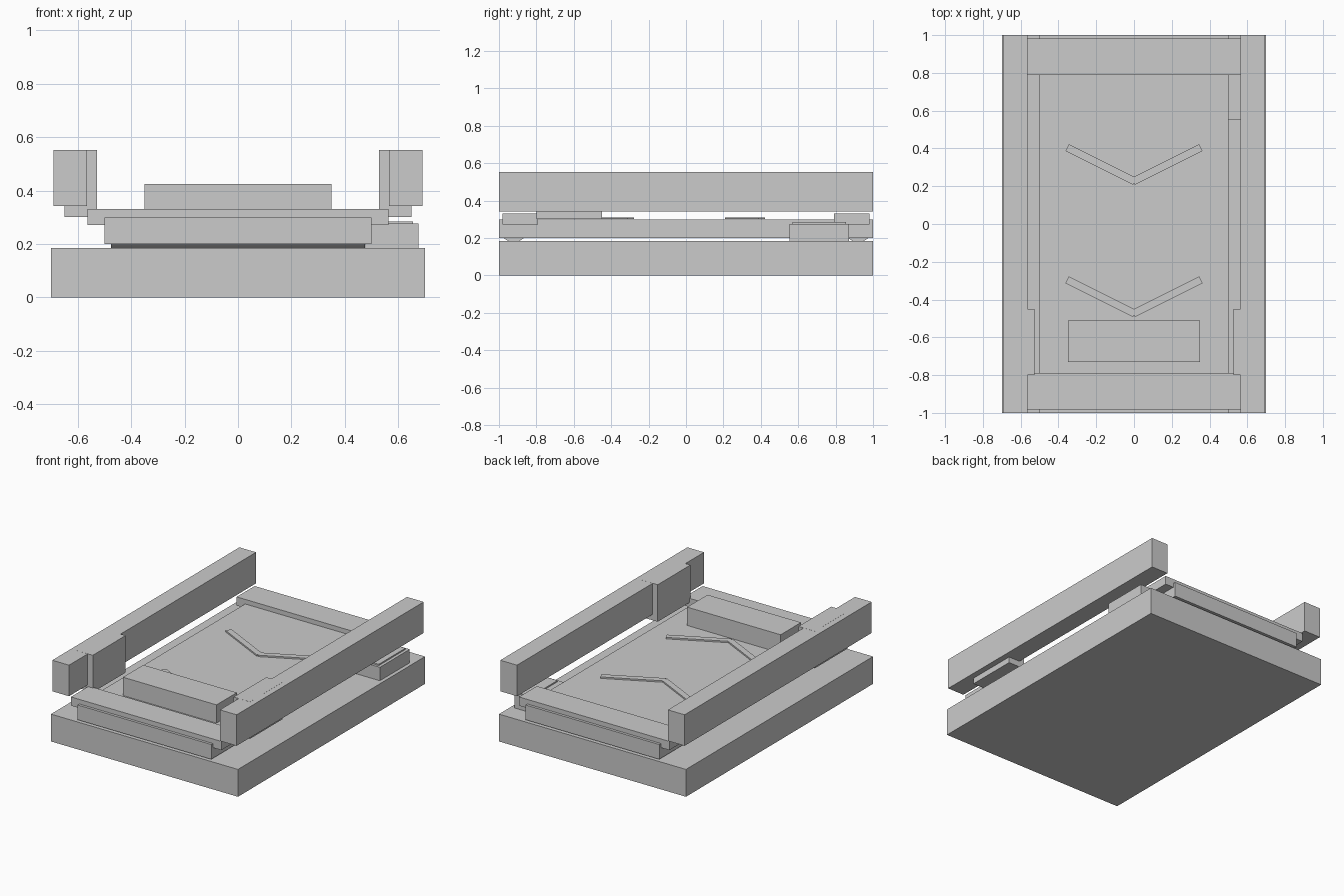
import bpy, bmesh, math
from mathutils import Matrix

if "Cube" in bpy.data.objects:
    bpy.data.objects.remove(bpy.data.objects["Cube"])


def make_object(name, bm):
    mesh = bpy.data.meshes.new(name)
    bm.to_mesh(mesh)
    bm.free()
    obj = bpy.data.objects.new(name, mesh)
    bpy.context.collection.objects.link(obj)
    return obj


def box(name, x, y, z, angle=0.0):
    """Box from (min, max) ranges, optionally turned about its own vertical axis."""
    centre = [(a + b) / 2 for a, b in (x, y, z)]
    size = [b - a for a, b in (x, y, z)]
    bm = bmesh.new()
    bmesh.ops.create_cube(bm, size=1, matrix=Matrix.Translation(centre)
                          @ Matrix.Rotation(angle, 4, 'Z') @ Matrix.Diagonal((*size, 1)))
    return make_object(name, bm)


def roller(name, y):
    bm = bmesh.new()
    bmesh.ops.create_cone(bm, cap_ends=True, segments=32, radius1=0.075, radius2=0.075,
                          depth=0.95, matrix=Matrix.Translation((0, y, 0.253))
                          @ Matrix.Rotation(math.pi / 2, 4, 'Y'))
    obj = make_object(name, bm)
    for p in obj.data.polygons:
        p.use_smooth = len(p.vertices) == 4
    return obj


# Base slab and conveyor deck
box("base", (-0.7, 0.7), (-1, 1), (0, 0.185))
box("belt", (-0.5, 0.5), (-1, 1), (0.2, 0.3))

# End rollers and the covers over them
for label, s in (("front", -1), ("back", 1)):
    roller(label + "_roller", s * 0.921)
    box(label + "_cover", (-0.563, 0.563), sorted((s * 0.79, s * 0.982)), (0.272, 0.331))

# Side rails with sensor blocks
for label, s in (("left", -1), ("right", 1)):
    box(label + "_rail", sorted((s * 0.565, s * 0.69)), (-1, 1), (0.342, 0.552))
    box(label + "_sensor_block", sorted((s * 0.527, s * 0.65)), (-0.8, -0.45), (0.302, 0.5525))

# Direction chevrons, two crossed bars each
for label, cy in (("front", -0.385), ("back", 0.315)):
    for side, s in (("left", -1), ("right", 1)):
        cx = s * 0.175
        box(f"{label}_chevron_{side}", (cx - 0.2, cx + 0.2), (cy - 0.02, cy + 0.02),
            (0.301, 0.311), s * math.radians(26.6))

# Load on the belt
box("cargo_box", (-0.35, 0.35), (-0.73, -0.512), (0.301, 0.425))

# Drive motor housing with top plate
box("motor_housing", (0.478, 0.675), (0.553, 0.872), (0.185, 0.276))
box("motor_plate", (0.563, 0.655), (0.57, 0.855), (0.276, 0.285))
